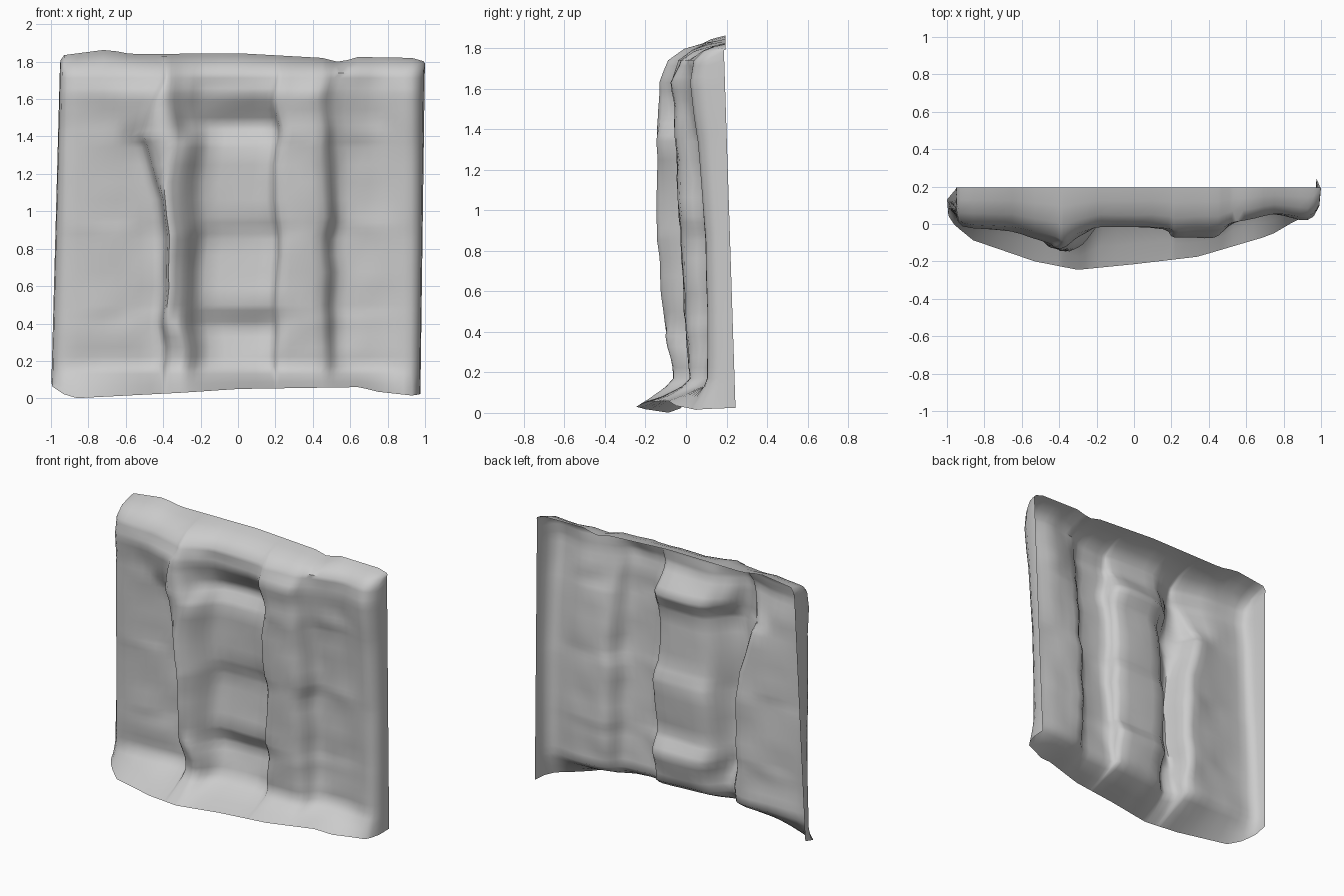
import bpy
from mathutils import Vector, noise

if "Cube" in bpy.data.objects:
    bpy.data.objects.remove(bpy.data.objects["Cube"])


def interp(pts, t):
    """Piecewise linear lookup in [(key, value), ...]."""
    if t <= pts[0][0]:
        return pts[0][1]
    for (a, p), (b, q) in zip(pts, pts[1:]):
        if t <= b:
            return p + (q - p) * (t - a) / (b - a)
    return pts[-1][1]


def refine(keys, n):
    out = [a + (b - a) * i / n for a, b in zip(keys, keys[1:]) for i in range(n)]
    return out + [keys[-1]]


# Relief stations: left wall, left pillar, recessed door, right pillar, right wall
STATIONS = [-.93, -.65, -.41, -.38, -.29, -.18, .19, .22, .45, .53, .75, .93]
LEVELS = {
    0.17: [.04, .05, .06, -.03, -.07, .05, .07, .02, .02, .11, .12, .10],
    0.38: [.03, .04, .07, -.10, -.10, .11, .11, .00, .00, .13, .12, .10],
    0.50: [.03, .04, .07, -.13, -.08, .06, .06, -.01, .00, .13, .12, .10],
    0.85: [.02, .03, .07, -.16, -.08, .09, .09, -.03, -.02, .12, .11, .09],
    0.97: [.01, .03, .06, -.165, -.09, .05, .05, -.04, -.03, .11, .11, .08],
    1.34: [.00, .01, .04, -.16, -.11, .04, .04, -.05, -.05, .07, .09, .05],
    1.46: [.00, .00, -.03, -.15, -.02, .09, .09, -.06, -.06, .03, .08, .03],
    1.63: [-.02, -.03, -.11, -.14, -.06, -.01, -.02, -.07, -.07, .00, .06, .01],
    1.74: [.00, -.02, -.07, -.09, -.05, -.01, -.02, -.03, -.03, .01, .06, .03],
}
# Outlines of the floor lip and the top edge
LIP_Y = [(-.93, -.03), (-.88, -.08), (-.53, -.20), (-.30, -.245), (0, -.215),
         (.34, -.175), (.73, -.06), (.85, .01), (.93, .05)]
LIP_Z = [(-.95, .03), (-.88, 0), (-.3, .03), (0, .05), (.65, .06), (.75, .035), (.93, .015)]
TOP_Z = [(-.93, 1.835), (-.7, 1.865), (-.57, 1.84), (0, 1.845), (.45, 1.82),
         (.55, 1.795), (.63, 1.825), (.93, 1.82)]


def wall(x, z):
    y = interp([(h, interp(list(zip(STATIONS, ys)), x)) for h, ys in LEVELS.items()], z)
    inner = min(1, (.95 - abs(x)) * 5)
    return y + .018 * inner * noise.noise(Vector((x * 7, z * 7, 3.1)))


# Pillar edges and door jambs wander a little, as on a worn surface
def wobble(x, z):
    fade = max(0, 1 - (abs(x) / .9) ** 4)
    reach = max(0, 1 - abs(x + .42) / .2) ** .5 if x < -.385 else 0
    widen = -.13 * reach * max(0, 1 - abs(z - 1.40) / .3)
    return x + widen + .03 * fade * noise.noise(Vector((x * 3, z * 5, 8.4)))


# One upright strip: floor lip, ramp, wall, top edge
def column(x):
    lip_y, lip_z, top = interp(LIP_Y, x), interp(LIP_Z, x), interp(TOP_Z, x)
    foot = wall(x, .17)
    pts = [(x, lip_y, lip_z),
           (x, lip_y * .6 + foot * .4, lip_z * .5 + .06),
           (x, lip_y * .2 + foot * .8, .13)]
    for z in refine(list(LEVELS), 4):
        pts.append((wobble(x, z), wall(x, z), z))
    crest = wall(x, 1.74)
    pts += [(x, crest * .75 + .06, 1.74 + (top - 1.74) * .55),
            (x, crest * .4 + .13, 1.74 + (top - 1.74) * .85), (x, .195, top)]
    return pts


# Side returns folding the sheet back at its left and right borders
def side_return(border, bottom, top_x, back_low, back_high, amount):
    pts = []
    for x, y, z in border:
        t = z / 1.85
        edge = bottom + (top_x - bottom) * t
        back = back_low + (back_high - back_low) * t
        ez = min(max(z, .025 + .065 * (edge < 0)), 1.79)
        pts.append((x + (edge - x) * min(1, amount * 1.5),
                    y + (max(back, y) - y) * amount ** 1.5, z + (ez - z) * amount))
    return pts


cols = [column(x) for x in refine(STATIONS, 4)]
left = [side_return(cols[0], -1.0, -.95, .13, .19, a) for a in (1, .6, .3)]
right = [side_return(cols[-1], .975, 1.0, .245, .185, a) for a in (.3, .6, 1)]
cols = left + cols + right

# Round off the pillar corners by averaging neighbouring interior points
n = len(cols[0])
grid = [[Vector(p) for p in c] for c in cols]
soft = [c[:] for c in grid]
for i in range(3, len(grid) - 3):
    for j in range(2, n - 3):
        soft[i][j] = grid[i][j] * .5 + (grid[i - 1][j] + grid[i + 1][j]) * .25

# Single open sheet
verts = [p for c in soft for p in c]
faces = [(i * n + j, (i + 1) * n + j, (i + 1) * n + j + 1, i * n + j + 1)
         for i in range(len(cols) - 1) for j in range(n - 1)]
mesh = bpy.data.meshes.new("doorway_relief")
mesh.from_pydata(verts, [], faces)
mesh.update()
relief = bpy.data.objects.new("doorway_relief", mesh)
bpy.context.collection.objects.link(relief)
bpy.context.view_layer.objects.active = relief
relief.select_set(True)
bpy.ops.object.shade_smooth_by_angle(angle=1.0)
